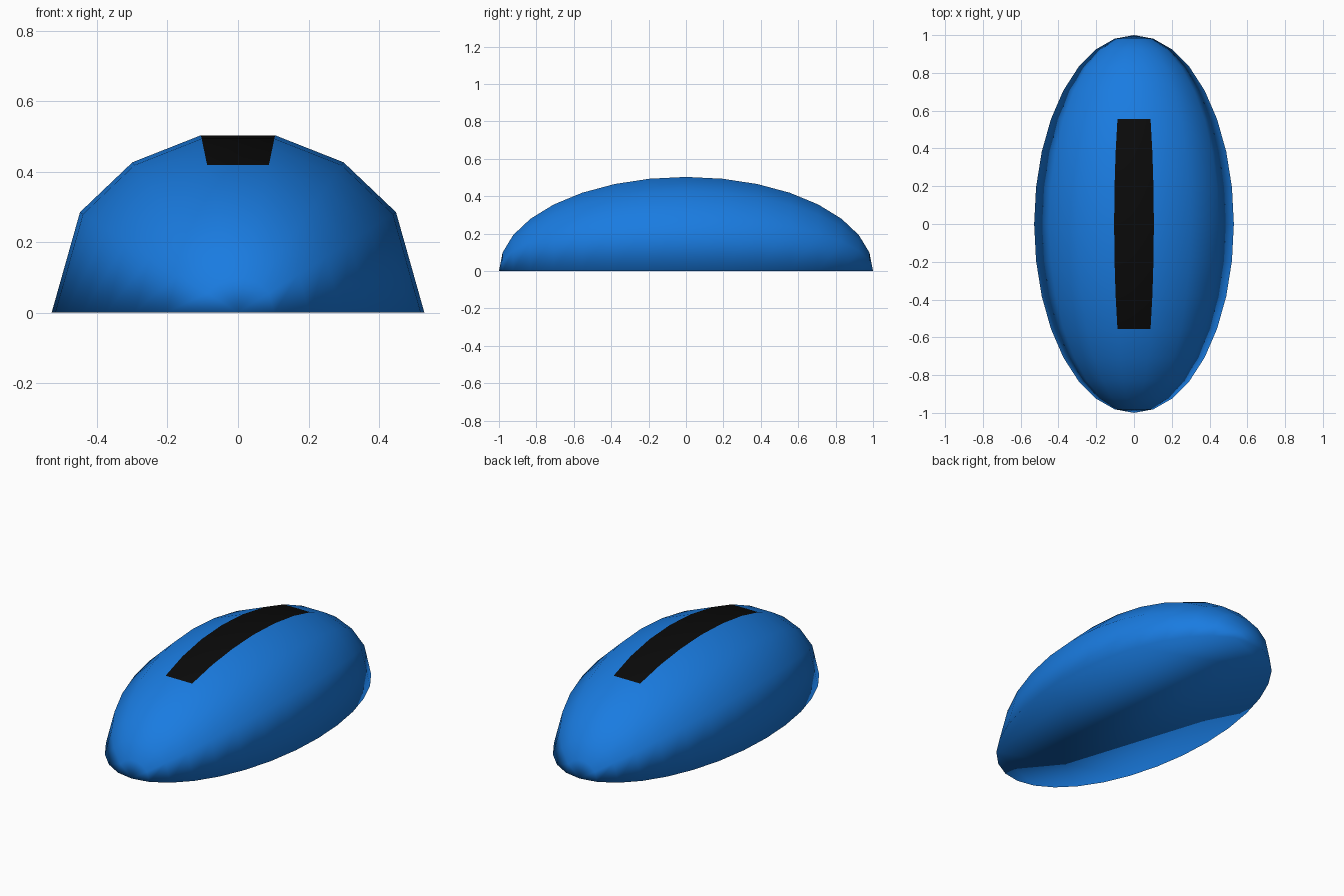
import bpy, bmesh, math
from mathutils import Matrix, Vector

if "Cube" in bpy.data.objects:
    bpy.data.objects.remove(bpy.data.objects["Cube"])


def material(name, color):
    m = bpy.data.materials.new(name)
    m.diffuse_color = (*color, 1)
    m.use_nodes = True
    m.node_tree.nodes["Principled BSDF"].inputs["Base Color"].default_value = m.diffuse_color
    return m


# Half-ellipsoid shell: sphere with its poles along y
bm = bmesh.new()
bmesh.ops.create_uvsphere(bm, u_segments=16, v_segments=16, radius=1)
turn = Matrix.Rotation(math.pi / 2, 4, 'X') @ Matrix.Rotation(math.pi / 16, 4, 'Z')
bmesh.ops.transform(bm, matrix=turn, verts=bm.verts)

# Remove the lower half and drop the lowest row onto the floor
low = [v for v in bm.verts if v.co.z < -0.01 and v.co.z < -0.1 * math.hypot(v.co.x, v.co.z)]
bmesh.ops.delete(bm, geom=low, context='VERTS')
for v in bm.verts:
    if v.co.z < 0.3 * math.hypot(v.co.x, v.co.z):
        v.co.z = 0
bmesh.ops.scale(bm, vec=Vector((0.539, 1, 0.513)), verts=bm.verts)

# Flat underside
rim = [e for e in bm.edges if e.is_boundary]
bmesh.ops.holes_fill(bm, edges=rim, sides=0)
bmesh.ops.recalc_face_normals(bm, faces=bm.faces)

# Dark stripe along the crown
for f in bm.faces:
    f.smooth = True
    c = f.calc_center_median()
    if abs(c.x) < 0.01 and abs(c.y) < 0.556 and c.z > 0.3:
        f.material_index = 1

mesh = bpy.data.meshes.new("shell")
bm.to_mesh(mesh)
bm.free()
mesh.materials.append(material("blue", (0.01, 0.2, 0.75)))
mesh.materials.append(material("black", (0.003, 0.003, 0.003)))
shell = bpy.data.objects.new("shell", mesh)
bpy.context.collection.objects.link(shell)
